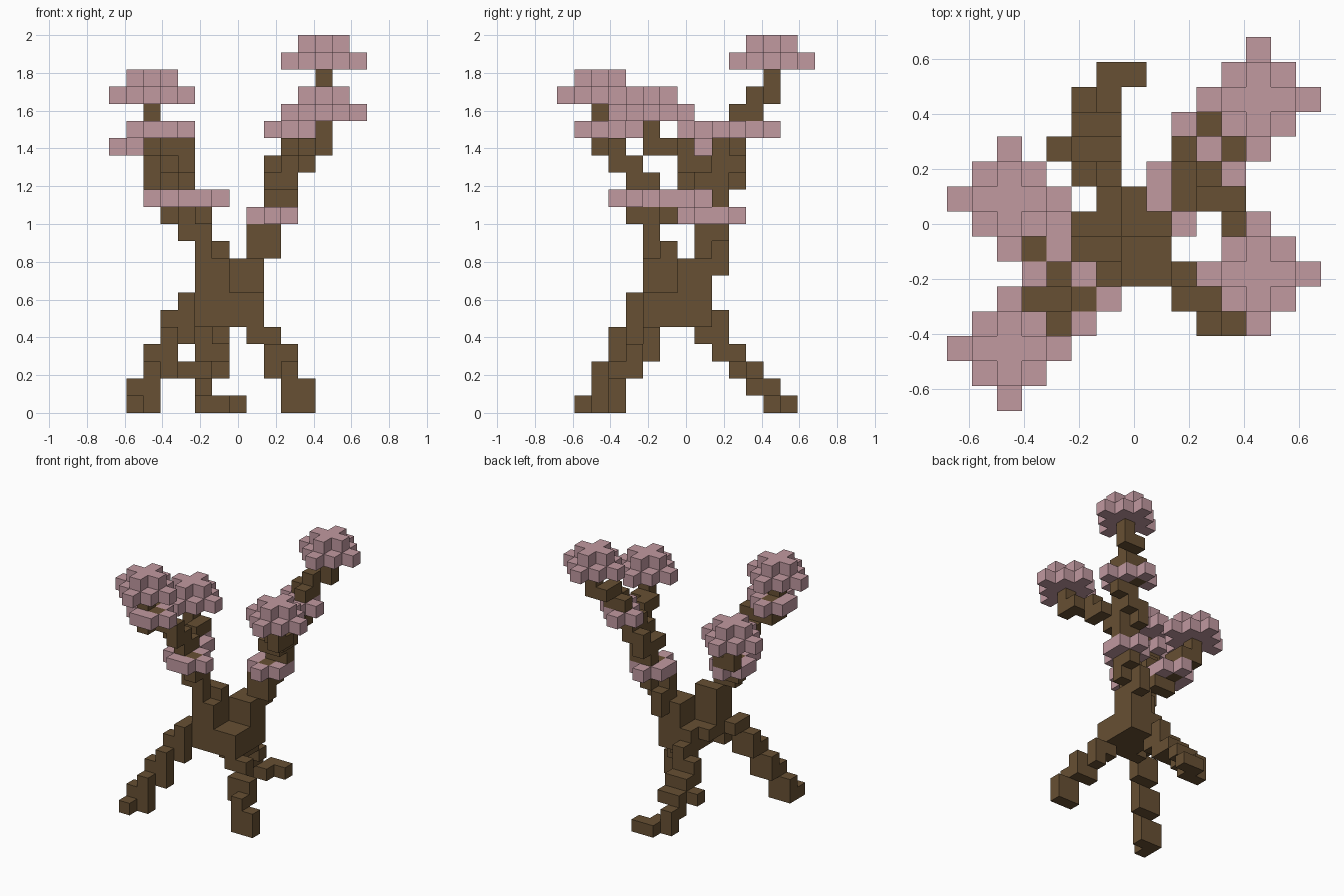
import bpy
import bmesh
from mathutils import Vector

cube = bpy.data.objects.get("Cube")
if cube:
    bpy.data.objects.remove(cube, do_unlink=True)

UNIT = 2 / 22      # edge of one block
MIDDLE = 7         # index of the central block in x and y
STEPS = {"E": (1, 0, 0), "W": (-1, 0, 0), "N": (0, 1, 0),
         "S": (0, -1, 0), "U": (0, 0, 1), "D": (0, 0, -1)}


def make_material(name, colour):
    mat = bpy.data.materials.new(name)
    mat.use_nodes = True
    mat.diffuse_color = (*colour, 1)
    mat.node_tree.nodes["Principled BSDF"].inputs["Base Color"].default_value = (*colour, 1)
    return mat


bark = make_material("brown bark", (0.136, 0.080, 0.033))
petal = make_material("dusty pink blossom", (0.533, 0.319, 0.352))


def shift(cell, step):
    return tuple(c + s for c, s in zip(cell, step))


def box(xs, ys, zs):
    """All blocks in inclusive index ranges."""
    return {(x, y, z) for x in range(xs[0], xs[1] + 1)
            for y in range(ys[0], ys[1] + 1) for z in range(zs[0], zs[1] + 1)}


def walk(start, moves):
    """Blocks passed while growing a limb one step at a time."""
    cells, cell = {start}, start
    for move in moves:
        cell = shift(cell, STEPS[move])
        cells.add(cell)
    return cells


def ring(limb, level):
    """Petals hugging the sides of a limb at one level."""
    return {shift(c, STEPS[d]) for c in limb if c[2] == level for d in "EWNS"}


def blossom(cx, cy, cz):
    """Diamond of petals with a smaller cross on top."""
    return {(cx + dx, cy + dy, cz + top) for top in (0, 1)
            for dx in range(-2, 3) for dy in range(-2, 3)
            if abs(dx) + abs(dy) <= 2 - top}


def build(name, cells, mat):
    """Outer skin of a group of blocks."""
    bm = bmesh.new()
    verts = {}
    for cell in sorted(cells):
        centre = Vector(cell)
        for step in STEPS.values():
            if shift(cell, step) in cells:
                continue
            n = Vector(step)
            u = Vector((n.y, n.z, n.x))
            v = n.cross(u)
            corners = []
            for a, b in ((-1, -1), (1, -1), (1, 1), (-1, 1)):
                p = centre + (n + a * u + b * v) / 2
                key = tuple(round(c * 2) for c in p)
                if key not in verts:
                    verts[key] = bm.verts.new(
                        ((p.x - MIDDLE) * UNIT, (p.y - MIDDLE) * UNIT, (p.z + 0.5) * UNIT))
                corners.append(verts[key])
            bm.faces.new(corners)
    mesh = bpy.data.meshes.new(name)
    bm.to_mesh(mesh)
    bm.free()
    mesh.materials.append(mat)
    bpy.context.collection.objects.link(bpy.data.objects.new(name, mesh))


# Trunk and limbs
wood = {
    "trunk": box((6, 8), (5, 8), (5, 5)) | box((5, 8), (6, 7), (6, 6))
    | box((6, 8), (5, 8), (6, 6)) | box((5, 6), (5, 6), (7, 8)) | box((7, 8), (7, 8), (7, 8)),
    "front_right_root": walk((5, 5, 5), "UWSDDUWDSDDUWDSDWDSNE"),
    "front_left_root": walk((8, 5, 5), "DEDSEDWESDEDW"),
    "back_root": walk((6, 8, 5), "NSDNWDENWDWENEWDNDENE"),
    "right_limb": walk((6, 6, 9), "WSUWUNW"),
    "front_right_branch": walk((4, 5, 11), "ESUWNUSUWESUWWSUNSEWU"),
    "back_right_branch": walk((3, 6, 11), "UNUNWU"),
    "left_limb": walk((8, 8, 8), "NUSEUWENUSNUEU"),
    "front_left_branch": walk((10, 9, 13), "WSEUESUSESU"),
    "back_left_branch": walk((10, 9, 13), "WNUESUNEUUNWDUEUNEU"),
}

# Crowns at the tips and petal rings around the branches
flowers = {
    "back_left_crown": blossom(12, 12, 20),
    "front_left_crown": blossom(12, 5, 17),
    "front_right_crown": blossom(2, 2, 18),
    "back_right_crown": blossom(2, 8, 15),
    "right_petal_ring": ring(wood["front_right_branch"] | wood["back_right_branch"], 12),
    "left_petal_ring": ring(wood["left_limb"], 11),
    "front_right_petal_ring": ring(wood["front_right_branch"], 16),
    "back_left_petal_ring": ring(wood["back_left_branch"], 16),
}

# Each block belongs to one part only
taken = set()
for parts, mat in ((wood, bark), (flowers, petal)):
    for name, cells in parts.items():
        build(name, cells - taken, mat)
        taken |= cells
